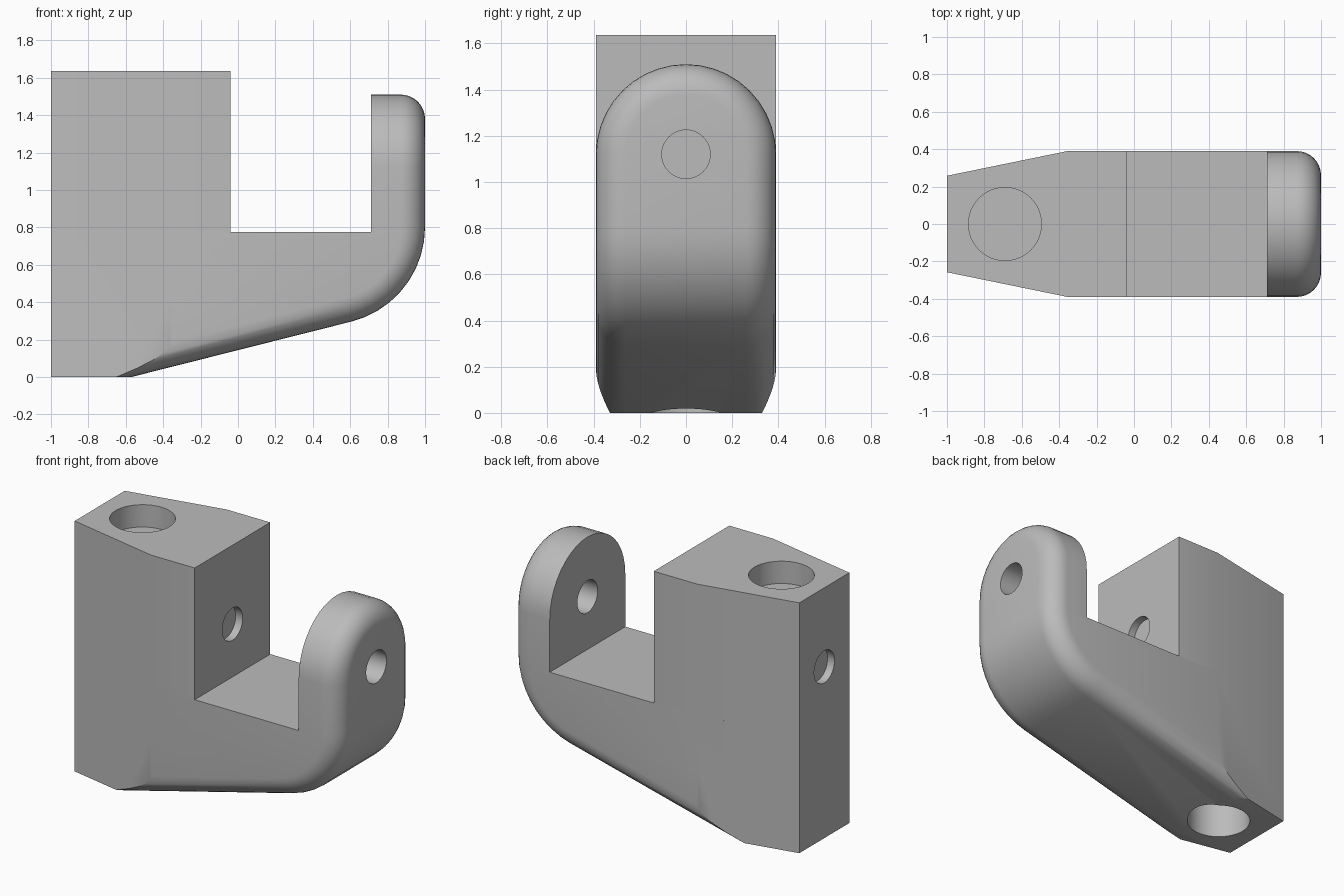
import bpy, bmesh
from math import sin, cos, tan, atan, pi, radians

cube = bpy.data.objects.get("Cube")
if cube:
    bpy.data.objects.remove(cube, do_unlink=True)

grey = bpy.data.materials.new("plain grey")
grey.use_nodes = True
colour = (0.5, 0.5, 0.5, 1)
grey.diffuse_color = colour
grey.node_tree.nodes["Principled BSDF"].inputs["Base Color"].default_value = colour

HALF = 0.39       # half width
ROUND = 0.13      # outer edge fillet
BEND = 0.52       # radius of the lower bend
PIN_Z = 1.12      # height of the cross pin
SLOT_Z = 0.775    # slot floor
TILT = atan(0.252)


def make(name, bm):
    bmesh.ops.remove_doubles(bm, verts=bm.verts, dist=1e-5)
    bmesh.ops.recalc_face_normals(bm, faces=bm.faces)
    mesh = bpy.data.meshes.new(name)
    bm.to_mesh(mesh)
    bm.free()
    mesh.materials.append(grey)
    ob = bpy.data.objects.new(name, mesh)
    bpy.context.collection.objects.link(ob)
    return ob


def prism(name, plan, z0, z1):
    bm = bmesh.new()
    face = bm.faces.new([bm.verts.new((x, y, z0)) for x, y in plan])
    top = bmesh.ops.extrude_face_region(bm, geom=[face])["geom"]
    bmesh.ops.translate(bm, vec=(0, 0, z1 - z0),
                        verts=[v for v in top if isinstance(v, bmesh.types.BMVert)])
    return make(name, bm)


def cylinder(name, radius, start, end, z=None):
    """Vertical at the shaft position, or along x when z is given."""
    bm = bmesh.new()
    bmesh.ops.create_cone(bm, cap_ends=True, segments=48, radius1=radius,
                          radius2=radius, depth=end - start)
    ob = make(name, bm)
    mid = (start + end) / 2
    if z is None:
        ob.location = (-0.69, 0, mid)
    else:
        ob.location = (mid, 0, z)
        ob.rotation_euler = (0, pi / 2, 0)
    return ob


def cut(target, tool, operation="DIFFERENCE"):
    tool.hide_render = True
    mod = target.modifiers.new("cut", "BOOLEAN")
    mod.operation = operation
    mod.solver = "EXACT"
    mod.object = tool
    bpy.context.view_layer.objects.active = target
    bpy.ops.object.modifier_apply(modifier=mod.name)
    bpy.data.objects.remove(tool, do_unlink=True)


# Outer skin stations: sloping underside, bend, upright, rounded tip
tangent = BEND * tan((pi / 2 - TILT) / 2)
corner_z = 1.57 * tan(TILT)
bend_z = corner_z + tangent


def station(kind, t, depth):
    """Return x, z and half-width factor at a depth below the skin."""
    if kind == "slope":
        return t - depth * sin(TILT), (t + 0.57) * tan(TILT) + depth * cos(TILT), 0
    if kind == "bend":
        r = BEND - depth
        return 1 - BEND + r * cos(t), bend_z + r * sin(t), 0
    return 1 - depth, PIN_Z, t


stations = [("slope", -1.6)]
stations += [("bend", (TILT - pi / 2) * (1 - i / 9)) for i in range(10)]
stations += [("tip", pi / 2 * i / 10) for i in range(11)]

bm = bmesh.new()
rings = []
for kind, t in stations:
    half = []
    for k in range(9):
        a = pi / 2 * k / 8
        x, z, turn = station(kind, t, ROUND * (1 - cos(a)))
        w = HALF - ROUND + ROUND * sin(a)
        half.append((x, w * cos(turn), z + w * sin(turn)))
    half.append((-2, half[-1][1], half[-1][2]))
    points = half + [(x, -y, z) for x, y, z in reversed(half)]
    rings.append([bm.verts.new(p) for p in points])
for a, b in zip(rings, rings[1:]):
    for i in range(len(a)):
        j = (i + 1) % len(a)
        bm.faces.new((a[i], a[j], b[j], b[i]))
bm.faces.new(rings[0])
bmesh.ops.dissolve_degenerate(bm, dist=1e-5, edges=bm.edges)
body = make("bracket_arm", bm)

# Tapered back end and flat base, then the slot
cut(body, prism("taper", [(-1, -0.258), (0.5, -0.565), (1.5, -0.565),
                          (1.5, 0.565), (0.5, 0.565), (-1, 0.258)], 0, 2), "INTERSECT")
cut(body, prism("slot", [(-2, -1), (0.712, -1), (0.712, 1), (-2, 1)], SLOT_Z, 2))
cut(body, cylinder("pin_hole", 0.105, 0.5, 1.5, PIN_Z))
cut(body, cylinder("base_hole", 0.195, -0.5, 0.5))

# Tall block with shallow sockets
block = prism("tall_block", [(-1, -0.258), (-0.355, -HALF), (-0.04, -HALF),
                             (-0.04, HALF), (-0.355, HALF), (-1, 0.258)], SLOT_Z, 1.636)
cut(block, cylinder("top_socket", 0.195, 1.49, 2))
cut(block, cylinder("inner_socket", 0.105, -0.09, 0.3, PIN_Z))
cut(block, cylinder("rear_socket", 0.105, -1.5, -0.95, PIN_Z))

bpy.ops.object.select_all(action="DESELECT")
for ob in (body, block):
    ob.select_set(True)
bpy.context.view_layer.objects.active = body
bpy.ops.object.shade_smooth_by_angle(angle=radians(30))
